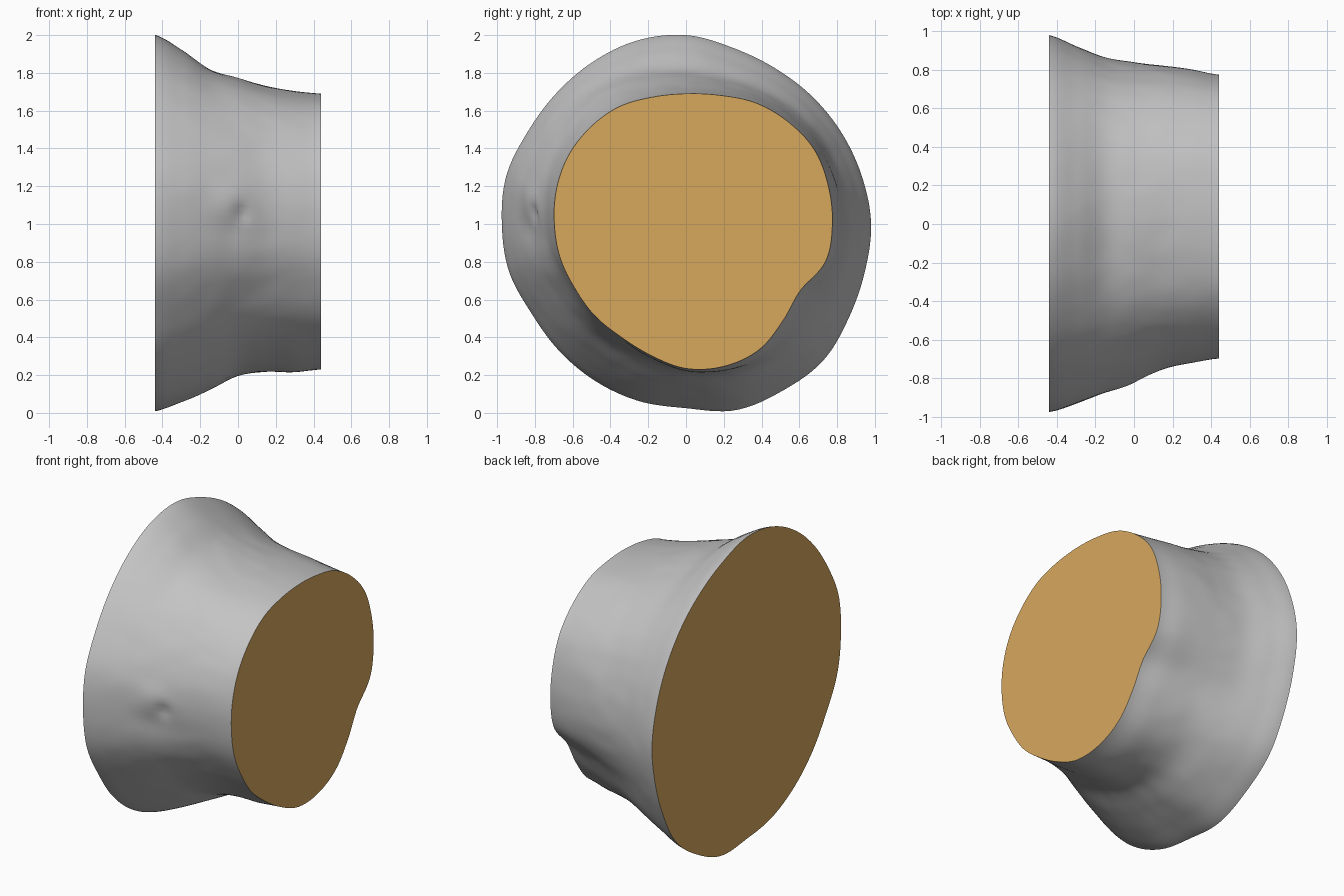
import bpy, bmesh, math
from mathutils import Vector, noise

if "Cube" in bpy.data.objects:
    bpy.data.objects.remove(bpy.data.objects["Cube"], do_unlink=True)


def make_material(name, colour):
    mat = bpy.data.materials.new(name)
    mat.use_nodes = True
    mat.diffuse_color = colour
    mat.node_tree.nodes["Principled BSDF"].inputs["Base Color"].default_value = colour
    return mat


def spline(p0, p1, p2, p3, t):
    """Catmull-Rom curve between p1 and p2."""
    return 0.5 * (2 * p1 + (p2 - p0) * t + (2 * p0 - 5 * p1 + 4 * p2 - p3) * t * t
                  + (3 * p1 - p0 - 3 * p2 + p3) * t ** 3)


def around(values, turn):
    """Smooth closed lookup; turn runs from 0 to 1."""
    n = len(values)
    i = math.floor(turn * n)
    return spline(*(values[(i + k) % n] for k in (-1, 0, 1, 2)), turn * n - i)


def along(values, t):
    """Smooth open lookup; t runs from 0 to 1."""
    last = len(values) - 1
    i = min(math.floor(t * last), last - 1)
    picks = [values[min(max(i + k, 0), last)] for k in (-1, 0, 1, 2)]
    return spline(*picks, t * last - i)


def bump(x, z, centre_x, centre_z, size):
    return math.exp(-((x - centre_x) ** 2 + (z - centre_z) ** 2) / size ** 2)


# Radii of the two cut ends, counted from the back over the top
WIDE = [0.98, 0.965, 0.955, 0.95, 0.95, 0.965, 1.0, 1.005,
        0.99, 0.975, 0.97, 0.985, 0.975, 0.97, 0.945, 0.95,
        0.96, 0.97, 0.975, 1.02, 1.02, 1.025, 0.995, 0.98]
NARROW = [0.775, 0.78, 0.785, 0.765, 0.74, 0.705, 0.69, 0.695,
          0.715, 0.72, 0.72, 0.71, 0.697, 0.69, 0.68, 0.685,
          0.69, 0.72, 0.765, 0.78, 0.77, 0.725, 0.70, 0.765]

# Flare from wide to narrow end, in eighths from the back over the top
FLARE = [[1, 0.70, 0.42, 0.30, 0.22, 0.14, 0],
         [1, 0.68, 0.38, 0.23, 0.15, 0.08, 0],
         [1, 0.73, 0.40, 0.26, 0.14, 0.05, 0],
         [1, 0.82, 0.60, 0.42, 0.24, 0.10, 0],
         [1, 0.84, 0.63, 0.41, 0.19, 0.08, 0],
         [1, 0.80, 0.55, 0.28, 0.10, 0.02, 0],
         [1, 0.76, 0.46, 0.12, 0.05, 0.06, 0],
         [1, 0.82, 0.62, 0.42, 0.27, 0.14, 0]]
HALF, SIDES, RINGS = 0.44, 160, 48


def bark_point(t, turn):
    angle = turn * math.tau
    x = HALF * (2 * t - 1)
    flare = around([along(f, t) for f in FLARE], turn)
    r = around(NARROW, turn) * (1 - flare) + around(WIDE, turn) * flare
    y, z = r * math.cos(angle), 1 + r * math.sin(angle)
    # Gentle bark unevenness, fading out at the cut ends
    fade = 1 - (x / HALF) ** 2
    r += 0.006 * fade * noise.noise(Vector((x * 3, y * 4, z * 4)))
    r += 0.003 * fade * noise.noise(Vector((x * 6, y * 11, z * 11)))
    # Knot on the front: a raised lip over a small hollow
    if y < 0:
        r += 0.014 * bump(x, z, -0.03, 1.12, 0.09)
        r -= 0.02 * bump(x, z, 0.02, 1.06, 0.04)
        r -= 0.012 * bump(x, z, -0.04, 0.97, 0.09)
    return Vector((x, r * math.cos(angle), 1 + r * math.sin(angle)))


# Bark wall: rings joined by quads
bm = bmesh.new()
rings = [[bm.verts.new(bark_point(i / RINGS, j / SIDES)) for j in range(SIDES)]
         for i in range(RINGS + 1)]
for a, b in zip(rings, rings[1:]):
    for j in range(SIDES):
        k = (j + 1) % SIDES
        bm.faces.new((a[j], a[k], b[k], b[j]))

# Sawn wood ends
for ring in (rings[0], rings[-1]):
    bm.faces.new(ring).material_index = 1
bmesh.ops.recalc_face_normals(bm, faces=bm.faces)

mesh = bpy.data.meshes.new("log_section")
bm.to_mesh(mesh)
bm.free()
mesh.materials.append(make_material("grey bark", (0.55, 0.55, 0.55, 1)))
mesh.materials.append(make_material("cut wood", (0.68, 0.39, 0.11, 1)))
log = bpy.data.objects.new("log_section", mesh)
bpy.context.collection.objects.link(log)

bpy.ops.object.select_all(action="DESELECT")
log.select_set(True)
bpy.context.view_layer.objects.active = log
bpy.ops.object.shade_smooth_by_angle(angle=math.radians(35))
